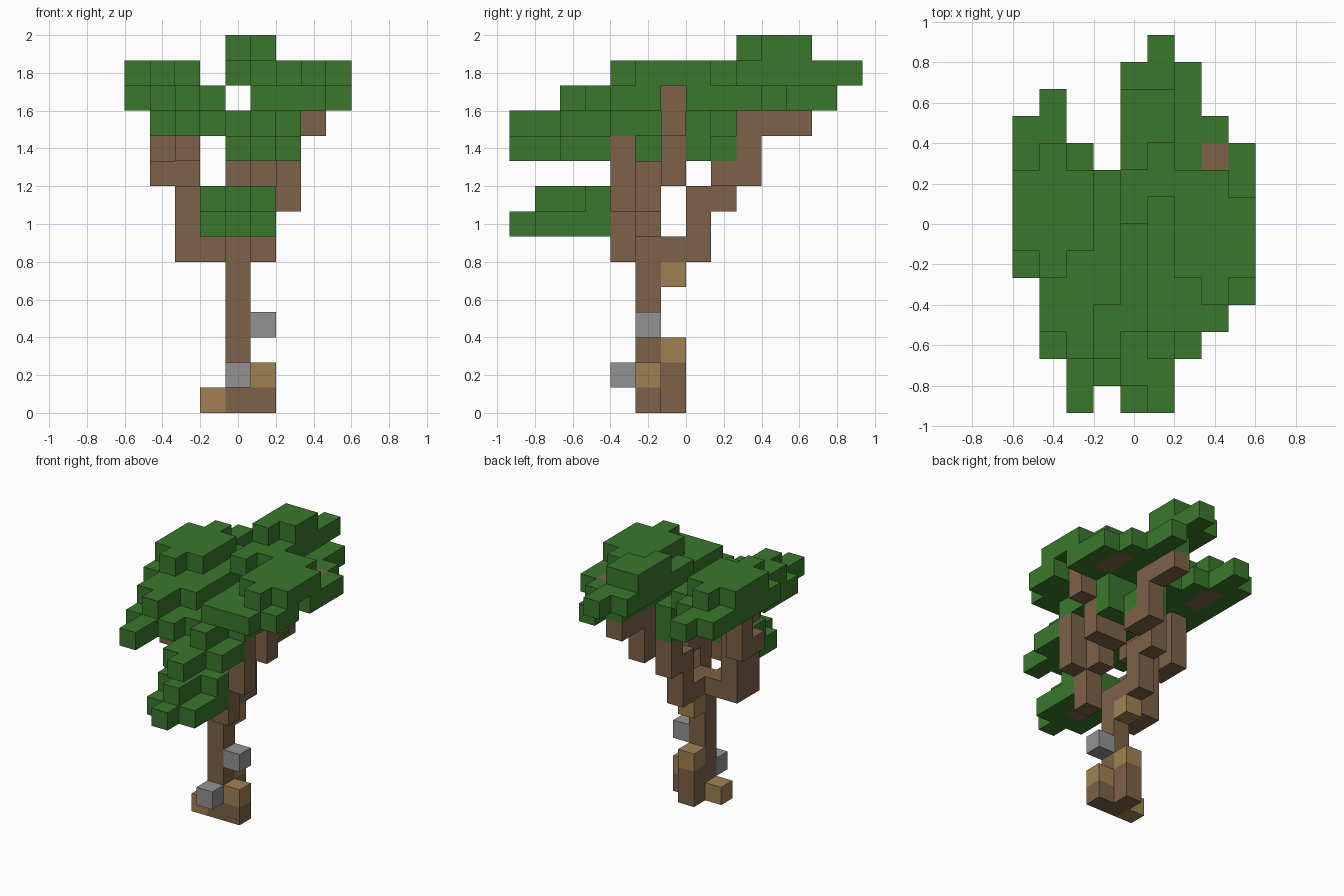
import bpy
import bmesh
from mathutils import Vector

default_cube = bpy.data.objects.get("Cube")
if default_cube:
    bpy.data.objects.remove(default_cube, do_unlink=True)

CELL = 2 / 15
AXES = [Vector((1, 0, 0)), Vector((0, 1, 0)), Vector((0, 0, 1))]


def make_material(name, colour):
    material = bpy.data.materials.new(name)
    material.use_nodes = True
    material.diffuse_color = (*colour, 1)
    shader = material.node_tree.nodes["Principled BSDF"]
    shader.inputs["Base Color"].default_value = (*colour, 1)
    shader.inputs["Roughness"].default_value = 0.9
    return material


leaf = make_material("leaf green", (0.042, 0.187, 0.025))
bark = make_material("bark brown", (0.205, 0.122, 0.065))
tan = make_material("fungus tan", (0.35, 0.222, 0.085))
grey = make_material("stone grey", (0.29, 0.29, 0.29))


def layer(height, **columns):
    """Cells of one level: each named column runs from one depth to another."""
    cells = set()
    for name, (start, end) in columns.items():
        for depth in range(start, end + 1):
            cells.add(("abcdefghi".index(name), depth, height))
    return cells


def limb(start, moves):
    """Cells along a branch: r/l across, f/b in depth, u up."""
    steps = {"r": (-1, 0, 0), "l": (1, 0, 0), "f": (0, -1, 0),
             "b": (0, 1, 0), "u": (0, 0, 1)}
    cell = start
    cells = {cell}
    for move in moves:
        cell = tuple(a + b for a, b in zip(cell, steps[move]))
        cells.add(cell)
    return cells


def build(name, cells, material, occupied):
    """Join cells into one blocky shell without hidden inner walls."""
    bm = bmesh.new()
    for cell in sorted(cells):
        centre = Vector((cell[0] - 4, cell[1] - 6.5, cell[2] + 0.5))
        for n, axis in enumerate(AXES):
            for sign in (1, -1):
                normal = axis * sign
                beside = tuple(int(c + d) for c, d in zip(cell, normal))
                if beside in occupied:
                    continue
                u = AXES[(n + 1) % 3] / 2
                v = AXES[(n + 2) % 3] / 2 * sign
                middle = centre + normal / 2
                corners = (middle - u - v, middle + u - v,
                           middle + u + v, middle - u + v)
                bm.faces.new([bm.verts.new(p * CELL) for p in corners])
    bmesh.ops.remove_doubles(bm, verts=bm.verts, dist=CELL / 100)
    bmesh.ops.dissolve_limit(bm, angle_limit=0.01, verts=bm.verts, edges=bm.edges)
    mesh = bpy.data.meshes.new(name)
    bm.to_mesh(mesh)
    bm.free()
    mesh.materials.append(material)
    bpy.context.collection.objects.link(bpy.data.objects.new(name, mesh))


parts = []

# Trunk with its spreading root
trunk = limb((4, 5, 0), "uuuuuu")
trunk |= limb((4, 6, 0), "u") | {(5, 5, 0)}
parts.append(("trunk", trunk, bark))

# Branches climbing from the fork, with tips set into the foliage
parts.append(("right_branch",
              limb((3, 5, 6), "ruuurbuu") | limb((3, 4, 6), "ruu")
              | limb((2, 5, 10), "f") | layer(12, b=(8, 9)), bark))
parts.append(("back_branch", limb((4, 6, 6), "buubulbuubb"), bark))
parts.append(("left_branch",
              limb((5, 5, 8), "ubluulu") | layer(12, h=(8, 9)), bark))
parts.append(("front_branch",
              limb((5, 4, 6), "uuluurf") | layer(7, e=(2, 3)), bark))

# Fungus lumps and stones on the trunk
parts.append(("fungus", {(3, 5, 0), (5, 5, 1), (4, 6, 2), (4, 6, 5)}, tan))
parts.append(("stones", {(4, 4, 1), (5, 5, 3)}, grey))

# Low front foliage
parts.append(("low_foliage",
              layer(7, d=(1, 3), e=(0, 1), f=(1, 3))
              | layer(8, d=(2, 3), e=(1, 3), f=(3, 3)), leaf))

# Middle foliage
parts.append(("middle_foliage",
              layer(10, e=(1, 3), f=(0, 3), g=(2, 3))
              | layer(10, e=(5, 8), f=(7, 8), g=(7, 7))
              | layer(11, b=(2, 4), c=(0, 4), d=(2, 5), e=(3, 8), f=(2, 7),
                      g=(4, 7)), leaf))

# Right crown
parts.append(("right_crown",
              layer(12, a=(5, 10), b=(3, 11), c=(2, 9), d=(4, 8))
              | layer(13, a=(6, 8), b=(5, 9), c=(6, 8)), leaf))

# Left crown, notched where its branch meets the rim
left_crown = layer(12, f=(3, 11), g=(3, 12), h=(3, 10), i=(4, 9))
left_crown |= layer(13, g=(5, 8), h=(4, 8), i=(5, 7))
parts.append(("left_crown", left_crown - layer(12, i=(6, 6)), leaf))

# Back crown, the highest
parts.append(("back_crown",
              layer(13, e=(7, 12), f=(8, 13))
              | layer(14, e=(9, 11), f=(10, 11)), leaf))

# Earlier parts keep any shared cell
occupied = set()
for index, (name, cells, material) in enumerate(parts):
    cells = cells - occupied
    occupied |= cells
    parts[index] = (name, cells, material)

for name, cells, material in parts:
    build(name, cells, material, occupied)
